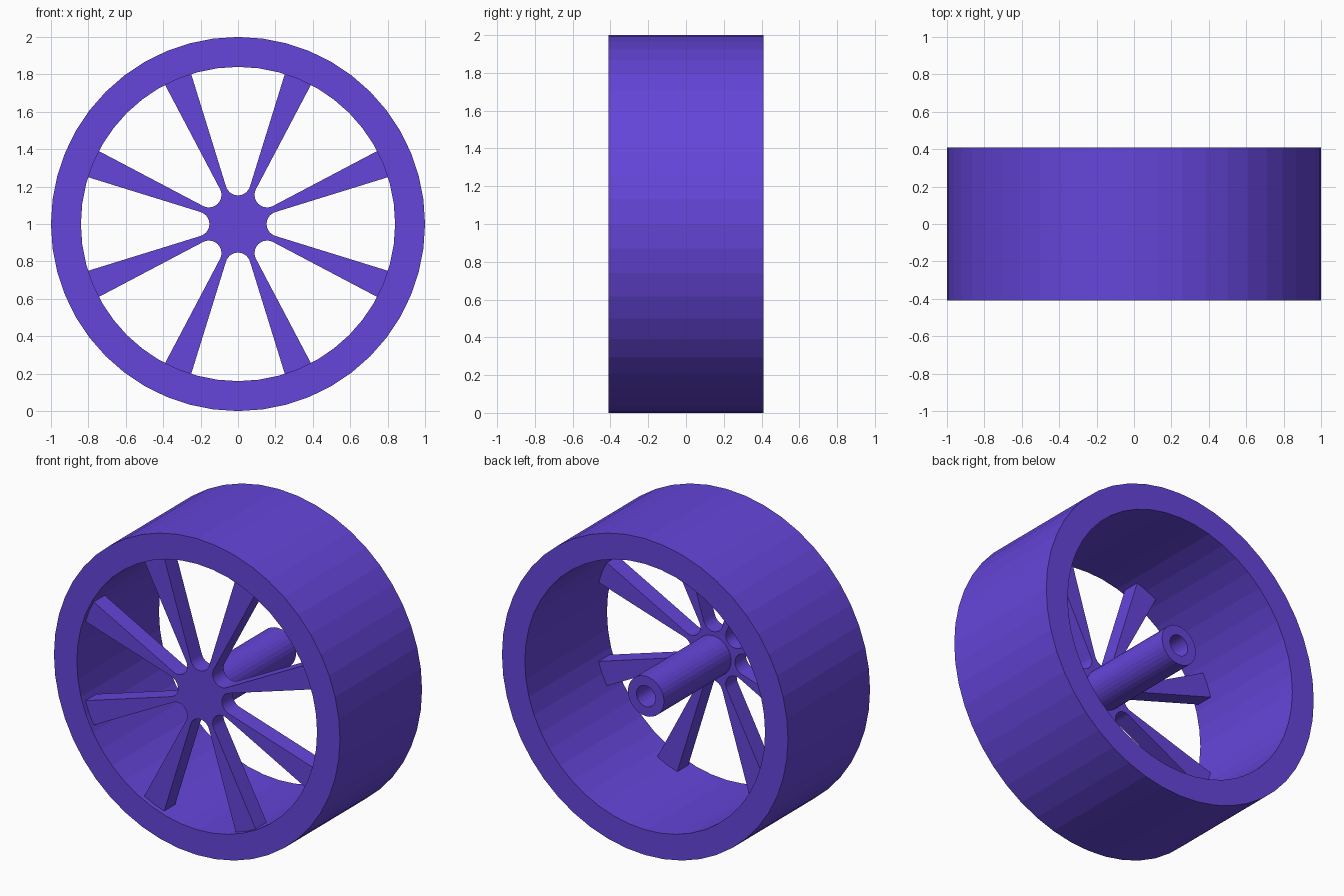
import bpy, bmesh
from math import sin, cos, pi, radians

if "Cube" in bpy.data.objects:
    bpy.data.objects.remove(bpy.data.objects["Cube"])

purple = bpy.data.materials.new("purple")
purple.diffuse_color = (0.13, 0.06, 0.70, 1)
purple.use_nodes = True
purple.node_tree.nodes["Principled BSDF"].inputs["Base Color"].default_value = purple.diffuse_color


def finish(name, bm):
    bmesh.ops.recalc_face_normals(bm, faces=bm.faces[:])
    mesh = bpy.data.meshes.new(name)
    bm.to_mesh(mesh)
    bm.free()
    obj = bpy.data.objects.new(name, mesh)
    mesh.materials.append(purple)
    bpy.context.collection.objects.link(obj)
    obj.location.z = 1
    return obj


def lathe(name, profile, sides, closed):
    """Revolve (radius, y) points around the y axis."""
    bm = bmesh.new()
    verts = [bm.verts.new((r, y, 0)) for r, y in profile]
    edges = [bm.edges.new(p) for p in zip(verts, verts[1:])]
    if closed:
        edges.append(bm.edges.new((verts[-1], verts[0])))
    bmesh.ops.spin(bm, geom=verts + edges, cent=(0, 0, 0), axis=(0, 1, 0),
                   angle=2 * pi, steps=sides, use_duplicate=False)
    bmesh.ops.remove_doubles(bm, verts=bm.verts[:], dist=1e-4)
    return finish(name, bm)


# Wide outer rim
lathe("rim", [(1, -0.41), (1, 0.41), (0.84, 0.41), (0.84, -0.41)], 48, True)

# Axle sleeve with a blind bore open at the back
lathe("axle_sleeve", [(0, -0.30), (0.126, -0.30), (0.126, 0.40),
                      (0.066, 0.40), (0.066, -0.27), (0, -0.27)], 32, False)

# Spoke plate: outline runs round eight rounded wedge openings
FRONT, BACK = -0.38, -0.27
tilt, centre, radius = radians(17.2), 0.22, 0.067
opening = [(0.82, -0.256)]
for i in range(15):
    a = -pi / 2 - tilt - i * (pi - 2 * tilt) / 14
    opening.append((centre + radius * cos(a), radius * sin(a)))
opening.append((0.82, 0.256))

bm = bmesh.new()
outline = []
for k in range(8):
    c, s = cos(k * pi / 4), sin(k * pi / 4)
    outline += [bm.verts.new((r * c - w * s, FRONT, r * s + w * c)) for r, w in opening]
face = bm.faces.new(outline)
extruded = bmesh.ops.extrude_face_region(bm, geom=[face], use_keep_orig=True)["geom"]
bmesh.ops.translate(bm, vec=(0, BACK - FRONT, 0),
                    verts=[v for v in extruded if isinstance(v, bmesh.types.BMVert)])
finish("spokes", bm)
